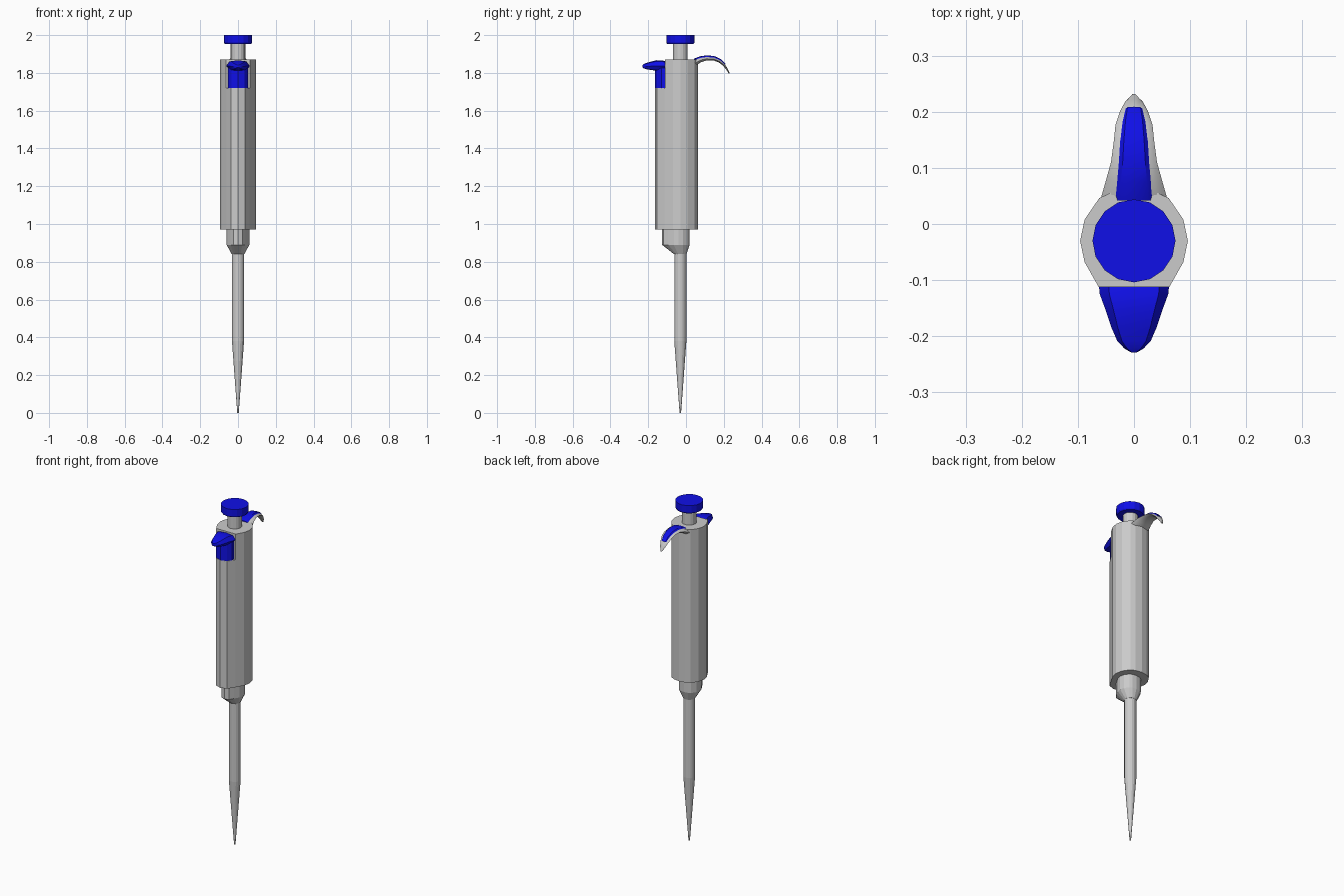
import bpy, bmesh
from math import sin, cos, pi

if "Cube" in bpy.data.objects:
    bpy.data.objects.remove(bpy.data.objects["Cube"])

CY = -0.03  # axis of the round parts

blue = bpy.data.materials.new("blue_plastic")
blue.diffuse_color = (0.005, 0.005, 0.8, 1)
blue.use_nodes = True
blue.node_tree.nodes["Principled BSDF"].inputs["Base Color"].default_value = blue.diffuse_color


def loft(name, rings, mat=None, smooth=False):
    """Skin a list of equal-length point rings and cap both ends."""
    bm = bmesh.new()
    vs = [[bm.verts.new(p) for p in r] for r in rings]
    n = len(rings[0])
    for a, b in zip(vs, vs[1:]):
        for i in range(n):
            j = (i + 1) % n
            bm.faces.new((a[i], a[j], b[j], b[i]))
    bm.faces.new(vs[0])
    bm.faces.new(vs[-1])
    bmesh.ops.recalc_face_normals(bm, faces=bm.faces)
    me = bpy.data.meshes.new(name)
    bm.to_mesh(me)
    bm.free()
    ob = bpy.data.objects.new(name, me)
    bpy.context.collection.objects.link(ob)
    if mat:
        me.materials.append(mat)
    bpy.ops.object.select_all(action='DESELECT')
    ob.select_set(True)
    bpy.context.view_layer.objects.active = ob
    if smooth:
        bpy.ops.object.shade_smooth_by_angle(angle=0.7)
    return ob


def circle(r, z, n=16):
    return [(r * sin(2 * pi * i / n), CY - r * cos(2 * pi * i / n), z) for i in range(n)]


def mirrored(half):
    """Half outline from front centre to back centre -> closed outline."""
    return half + [(-x, y) for x, y in half[-2:0:-1]]


def at(outline, z):
    return [(x, y, z) for x, y in outline]


# main body with a front ridge, notched for the trigger
outline = mirrored([(0, -.165), (.037, -.153), (.062, -.114), (.088, -.068), (.096, -.03),
                    (.088, .008), (.062, .046), (.037, .058), (0, .064)])
body = loft("body", [at(outline, .97), at(outline, 1.87)])
cut = [(-.2, -.3), (.2, -.3), (.2, -.112), (-.2, -.112)]
cutter = loft("notch_cutter", [at(cut, 1.72), at(cut, 2)])
cutter.hide_render = True
mod = body.modifiers.new("notch", 'BOOLEAN')
mod.object = cutter
mod.solver = 'EXACT'
bpy.context.view_layer.objects.active = body
bpy.ops.object.modifier_apply(modifier="notch")
bpy.data.objects.remove(cutter)

# neck tapering into the shaft
neck = [(x * .63, -.0535 + .64 * (y + .0505)) for x, y in outline]
loft("neck", [at(neck, .975), at(neck, .89), circle(.033, .84)])

# shaft and disposable tip
loft("shaft_and_tip", [circle(.032, .845), circle(.032, .38), circle(.004, 0)])

# plunger
loft("plunger_stem", [circle(.039, 1.865), circle(.039, 1.96)])
loft("plunger_button", [circle(.07, 1.953), circle(.074, 1.96), circle(.074, 2.0)], blue)

# ejector trigger in the notch
trigger = mirrored([(0, -.164), (.034, -.153), (.052, -.13), (.052, -.11), (0, -.11)])
loft("ejector_trigger", [at(trigger, 1.718), at(trigger, 1.83)], blue)


def section(yt, zt, yb, zb, w):
    """Rounded cross-section between a top and a bottom point."""
    out = []
    for x, t in ((-1, .45), (-.72, .9), (0, 1), (.72, .9), (1, .45), (.7, .05), (0, 0), (-.7, .05)):
        out.append((x * w, yb + (yt - yb) * t, zb + (zt - zb) * t))
    return out


# ejector thumb lever
loft("ejector_lever", [section(y, zt, y, zb, w) for y, zt, zb, w in (
    (-.106, 1.860, 1.815, .063), (-.125, 1.866, 1.813, .061), (-.155, 1.867, 1.812, .050),
    (-.185, 1.860, 1.815, .040), (-.208, 1.853, 1.819, .030), (-.222, 1.848, 1.823, .017),
    (-.229, 1.843, 1.829, .005))], blue, True)

# curved finger hook
path = [(.04, 1.869, .045, 1.835, .060), (.075, 1.881, .08, 1.857, .050),
        (.11, 1.886, .11, 1.866, .041), (.15, 1.882, .145, 1.866, .036),
        (.182, 1.868, .173, 1.856, .033), (.207, 1.845, .196, 1.838, .025),
        (.222, 1.820, .214, 1.816, .016), (.232, 1.797, .227, 1.795, .004)]
loft("finger_hook", [section(*p) for p in path], None, True)

# blue pad on top of the hook
loft("hook_pad", [section(yt, zt, yb, zb, w) for yt, zt, yb, zb, w in (
    (.042, 1.875, .042, 1.855, .036), (.075, 1.888, .077, 1.868, .032),
    (.11, 1.893, .11, 1.875, .028), (.15, 1.889, .147, 1.873, .025),
    (.185, 1.873, .178, 1.861, .021), (.209, 1.848, .201, 1.841, .016))], blue, True)
